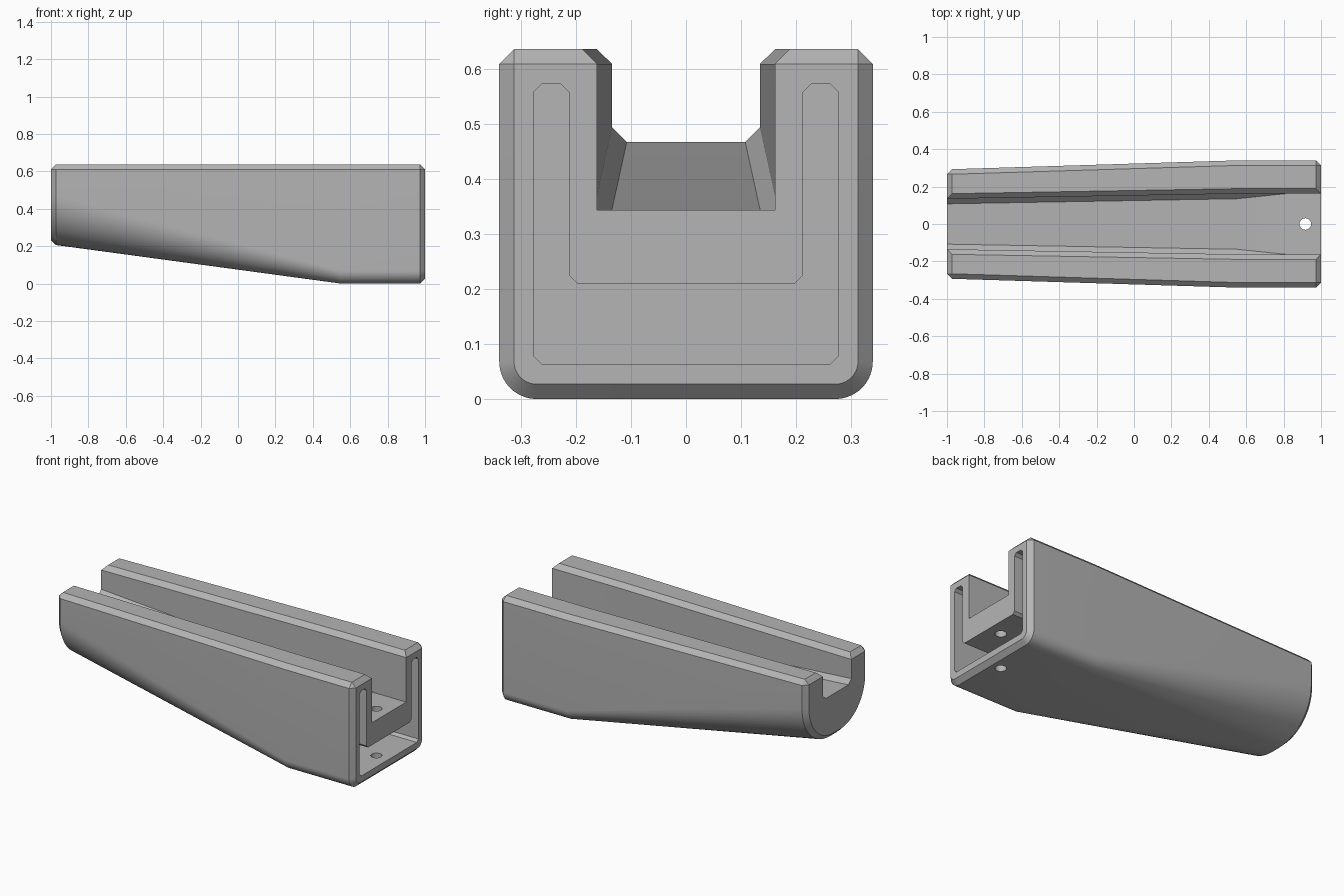
import bpy
import bmesh
from math import sin, cos, pi, radians

cube = bpy.data.objects.get("Cube")
if cube:
    bpy.data.objects.remove(cube, do_unlink=True)

BEVEL = 0.027
TOP = 0.637

grey = bpy.data.materials.new("plain_grey")
grey.use_nodes = True
colour = (0.46, 0.46, 0.46, 1)
grey.diffuse_color = colour
grey.node_tree.nodes["Principled BSDF"].inputs["Base Color"].default_value = colour


def loft(name, sections):
    """Skin a list of (x, [(y, z), ...]) sections and cap both ends."""
    bm = bmesh.new()
    rings = [[bm.verts.new((x, y, z)) for y, z in pts] for x, pts in sections]
    n = len(rings[0])
    for a, b in zip(rings, rings[1:]):
        for i in range(n):
            j = (i + 1) % n
            bm.faces.new((a[i], a[j], b[j], b[i]))
    bm.faces.new(rings[0])
    bm.faces.new(rings[-1])
    bmesh.ops.remove_doubles(bm, verts=bm.verts, dist=1e-5)
    bmesh.ops.recalc_face_normals(bm, faces=bm.faces)
    mesh = bpy.data.meshes.new(name)
    bm.to_mesh(mesh)
    bm.free()
    obj = bpy.data.objects.new(name, mesh)
    bpy.context.collection.objects.link(obj)
    mesh.materials.append(grey)
    return obj


def mirrored(half):
    """Complete a profile given on its +y side."""
    return half + [(-y, z) for y, z in reversed(half)]


def body_section(half_width, bottom, radius, inset=0.0):
    w, top = half_width - inset, TOP - inset
    chamfer = BEVEL - inset
    r, cy, cz = radius - inset, half_width - radius, bottom + radius
    half = [(w - chamfer, top), (w, top - chamfer)]
    steps = 14
    for i in range(steps + 1):
        a = i / steps * pi / 2
        half.append((cy + r * cos(a), cz - r * sin(a)))
    return mirrored(half)


def slot_section(half_width, floor, chamfer):
    flare = BEVEL + 0.05
    return mirrored([(half_width + flare, TOP - BEVEL + flare),
                     (half_width, TOP - BEVEL),
                     (half_width, floor + chamfer),
                     (half_width - chamfer, floor)])


# Tapering body with a rounded underside and bevelled ends
wide = (0.34, 0.0, 0.068)
narrow = (0.293, 0.206, 0.265)
body = loft("tapered_body", [
    (-1, body_section(*narrow, BEVEL)),
    (-1 + BEVEL, body_section(*narrow)),
    (0.55, body_section(*wide)),
    (1 - BEVEL, body_section(*wide)),
    (1, body_section(*wide, BEVEL)),
])

# Open channel along the top
slot = loft("channel_cutter", [
    (-1.1, slot_section(0.133, 0.476, BEVEL)),
    (0.55, slot_section(0.162, 0.344, BEVEL)),
    (0.81, slot_section(0.162, 0.344, 0)),
    (1.1, slot_section(0.162, 0.344, 0)),
])

# U-shaped pocket in the wide end
c = 0.015
outer, inner, low, shelf, high = 0.278, 0.213, 0.064, 0.21, 0.573
u_profile = mirrored([
    (inner - c, shelf), (inner, shelf + c),
    (inner, high - c), (inner + c, high),
    (outer - c, high), (outer, high - c),
    (outer, low + c), (outer - c, low),
])
pocket = loft("pocket_cutter", [(0.5, u_profile), (1.1, u_profile)])

# Vertical screw hole through the channel floor and the underside
bpy.ops.mesh.primitive_cylinder_add(vertices=32, radius=0.031, depth=1,
                                    location=(0.916, 0, 0.2))
hole = bpy.context.object
hole.name = "screw_hole_cutter"
hole.data.materials.append(grey)

bpy.ops.object.select_all(action="DESELECT")
body.select_set(True)
bpy.context.view_layer.objects.active = body
for cutter in (slot, pocket, hole):
    mod = body.modifiers.new(cutter.name, "BOOLEAN")
    mod.operation = "DIFFERENCE"
    mod.solver = "EXACT"
    mod.object = cutter
    bpy.ops.object.modifier_apply(modifier=mod.name)
for cutter in (slot, pocket, hole):
    bpy.data.objects.remove(cutter, do_unlink=True)

bpy.ops.object.shade_smooth_by_angle(angle=radians(25))
